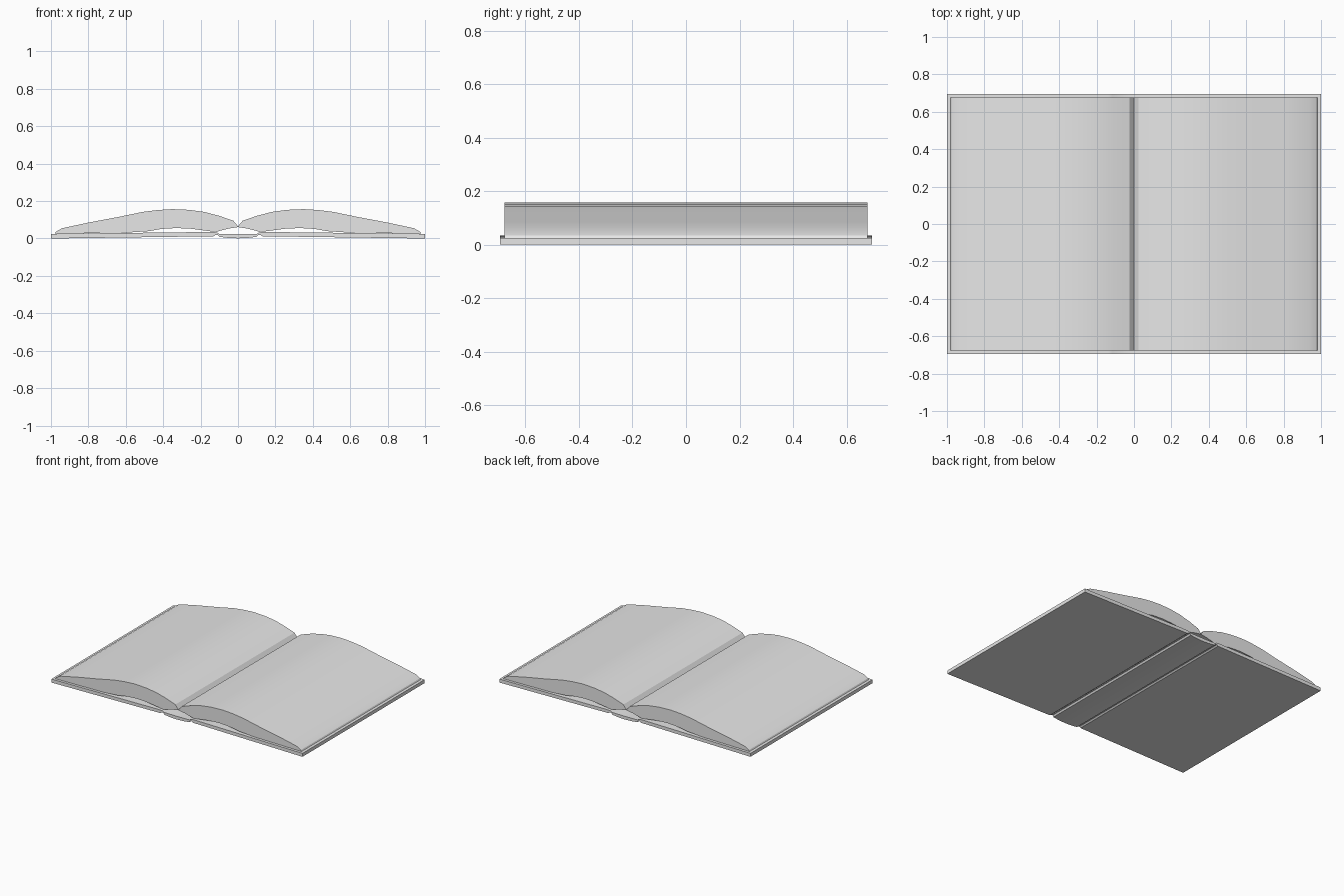
import bpy, bmesh, math

cube = bpy.data.objects.get("Cube")
if cube:
    bpy.data.objects.remove(cube, do_unlink=True)

grey = bpy.data.materials.new("plain_grey")
grey.use_nodes = True
grey.diffuse_color = (0.8, 0.8, 0.8, 1)
grey.node_tree.nodes["Principled BSDF"].inputs["Base Color"].default_value = (0.8, 0.8, 0.8, 1)


def extrude_profile(name, profile, depth):
    """Extrude a closed x-z outline along y, centred on y = 0."""
    bm = bmesh.new()
    face = bm.faces.new([bm.verts.new((x, -depth / 2, z)) for x, z in profile])
    out = bmesh.ops.extrude_face_region(bm, geom=[face], use_keep_orig=True)
    moved = [v for v in out["geom"] if isinstance(v, bmesh.types.BMVert)]
    bmesh.ops.translate(bm, verts=moved, vec=(0, depth, 0))
    bmesh.ops.recalc_face_normals(bm, faces=bm.faces)
    mesh = bpy.data.meshes.new(name)
    bm.to_mesh(mesh)
    bm.free()
    mesh.materials.append(grey)
    obj = bpy.data.objects.new(name, mesh)
    bpy.context.collection.objects.link(obj)
    bpy.ops.object.select_all(action="DESELECT")
    obj.select_set(True)
    bpy.context.view_layer.objects.active = obj
    bpy.ops.object.shade_smooth_by_angle(angle=math.radians(30))
    return obj


def mirrored(half):
    """Continue a line that runs from +x to the middle over to -x."""
    return half + [(-x, z) for x, z in reversed(half) if x > 0]


# Cover: two boards, a groove at each hinge, and a slightly bowed spine
cover_top = [(1, .025), (.14, .035), (.115, .033), (.1, .025), (0, .024)]
cover_bottom = [(1, 0), (.13, .012), (.12, .02), (.108, .02), (.1, .009), (.05, .003), (0, .001)]
extrude_profile("cover", mirrored(cover_top) + mirrored(cover_bottom)[::-1], 1.39)

# Page blocks: arched on top, hollow beneath, meeting at the gutter
page_top = [(0, .065), (.025, .095), (.1, .121), (.18, .142), (.26, .153), (.35, .157),
            (.43, .152), (.51, .142), (.64, .115), (.8, .085), (.94, .055), (.975, .035)]
page_bottom = [(.98, .026), (.6, .031), (.48, .039), (.41, .051), (.33, .056), (.25, .052),
               (.12, .035), (.05, .053), (0, .061)]
for name, side in (("left_pages", 1), ("right_pages", -1)):
    extrude_profile(name, [(side * x, z) for x, z in page_top + page_bottom], 1.355)
